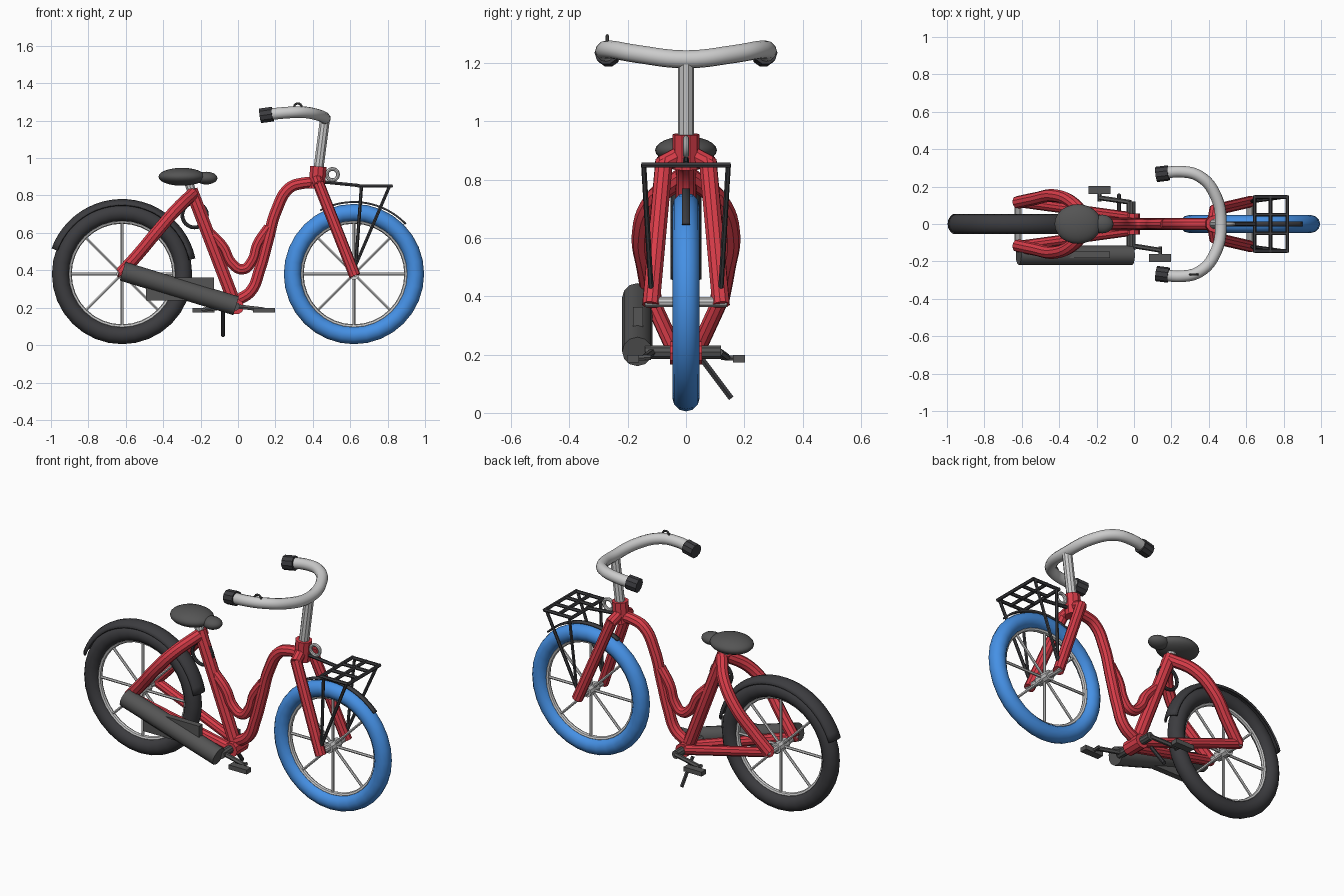
import bpy, bmesh
from math import sin, cos, radians, pi
from mathutils import Vector

if "Cube" in bpy.data.objects:
    bpy.data.objects.remove(bpy.data.objects["Cube"])


def material(name, rgb):
    m = bpy.data.materials.new(name)
    m.diffuse_color = (*rgb, 1)
    m.use_nodes = True
    m.node_tree.nodes["Principled BSDF"].inputs["Base Color"].default_value = m.diffuse_color
    return m


RED = material("red_paint", (0.68, 0.045, 0.065))
BLUE = material("blue_rubber", (0.06, 0.28, 0.78))
DARK = material("dark_rubber", (0.045, 0.045, 0.05))
GREY = material("dark_metal", (0.09, 0.09, 0.09))
STEEL = material("light_metal", (0.58, 0.58, 0.6))


def tube(name, pts, r, mat, res=3):
    """Round tube passing smoothly through the points, as a mesh."""
    cu = bpy.data.curves.new(name, 'CURVE')
    cu.dimensions = '3D'
    cu.bevel_depth = r
    cu.bevel_resolution = res
    cu.use_fill_caps = True
    cu.resolution_u = 6 if len(pts) > 2 else 1
    s = cu.splines.new('BEZIER')
    s.bezier_points.add(len(pts) - 1)
    for b, p in zip(s.bezier_points, pts):
        b.co = p
        b.handle_left_type = b.handle_right_type = 'AUTO'
    tmp = bpy.data.objects.new(name + "_curve", cu)
    bpy.context.collection.objects.link(tmp)
    bpy.context.view_layer.update()
    me = bpy.data.meshes.new_from_object(tmp.evaluated_get(bpy.context.evaluated_depsgraph_get()))
    bpy.data.objects.remove(tmp)
    ob = bpy.data.objects.new(name, me)
    bpy.context.collection.objects.link(ob)
    me.materials.clear()
    me.materials.append(mat)
    return ob


def pair(name, pts, r, mat, res=3):
    """The same tube on both sides of the bike."""
    for side, k in (("right", -1), ("left", 1)):
        tube(f"{name}_{side}", [(x, k * y, z) for x, y, z in pts], r, mat, res)


def finish(name, mat):
    ob = bpy.context.object
    ob.name = name
    ob.data.materials.append(mat)
    return ob


def ring(name, loc, R, r, mat, n=32, m=12):
    bpy.ops.mesh.primitive_torus_add(location=loc, rotation=(pi / 2, 0, 0), major_radius=R,
                                     minor_radius=r, major_segments=n, minor_segments=m)
    return finish(name, mat)


def ball(name, loc, size, mat):
    bpy.ops.mesh.primitive_uv_sphere_add(segments=24, ring_count=12, location=loc)
    bpy.context.object.scale = size
    return finish(name, mat)


def box(name, loc, size, mat):
    bpy.ops.mesh.primitive_cube_add(size=1, location=loc)
    bpy.context.object.scale = size
    return finish(name, mat)


def fender(name, cx, a0, a1, section, mat):
    """Sweep an (offset y, radius) section around the wheel centre."""
    bm = bmesh.new()
    n, rows = 24, []
    for i in range(n + 1):
        a = radians(a0 + (a1 - a0) * i / n)
        rows.append([bm.verts.new((cx + r * cos(a), y, 0.38 + r * sin(a))) for y, r in section])
    for p, q in zip(rows, rows[1:]):
        for j in range(len(section) - 1):
            bm.faces.new((p[j], q[j], q[j + 1], p[j + 1]))
    bmesh.ops.recalc_face_normals(bm, faces=bm.faces)
    me = bpy.data.meshes.new(name)
    bm.to_mesh(me)
    bm.free()
    me.materials.append(mat)
    ob = bpy.data.objects.new(name, me)
    bpy.context.collection.objects.link(ob)
    mod = ob.modifiers.new("thickness", 'SOLIDIFY')
    mod.thickness = 0.01
    mod.offset = 0


# Wheels: tyre, rim, hub and spokes
for name, cx, mat in (("rear", -0.62, DARK), ("front", 0.62, BLUE)):
    ring(name + "_tyre", (cx, 0, 0.38), 0.328, 0.047, mat)
    ring(name + "_rim", (cx, 0, 0.38), 0.283, 0.014, STEEL, 32, 8)
    tube(name + "_hub", [(cx, -0.045, 0.38), (cx, 0.045, 0.38)], 0.03, STEEL)
    tube(name + "_axle", [(cx, -0.14, 0.38), (cx, 0.14, 0.38)], 0.018, STEEL)
    for i in range(8):
        c, s = cos(i * pi / 4), sin(i * pi / 4)
        tube(f"{name}_spoke_{i}", [(cx, 0, 0.38), (cx + 0.285 * c, 0, 0.38 + 0.285 * s)],
             0.008, STEEL, 1)

# Fenders
arc = [(0.056 * sin(radians(t)), 0.34 + 0.056 * cos(radians(t))) for t in range(-60, 61, 20)]
fender("rear_fender", -0.62, 12, 160, arc, DARK)
fender("front_fender", 0.62, 44, 118, [(-0.013, 0.385), (0.013, 0.385)], DARK)

# Frame
tube("head_tube", [(0.42, 0, 0.835), (0.43, 0, 0.955)], 0.046, RED)
tube("main_tube", [(0.41, 0, 0.868), (0.35, 0, 0.866), (0.275, 0, 0.84), (0.205, 0, 0.72),
                   (0.16, 0, 0.56), (0.115, 0, 0.4), (0.07, 0, 0.29), (-0.01, 0, 0.235)], 0.032, RED)
tube("brace_tube", [(-0.15, 0, 0.6), (-0.08, 0, 0.525), (-0.035, 0, 0.44), (0.025, 0, 0.405),
                    (0.075, 0, 0.45), (0.105, 0, 0.54), (0.165, 0, 0.63)], 0.029, RED)
tube("seat_tube", [(-0.25, 0, 0.83), (-0.005, 0, 0.19)], 0.036, RED)
tube("bottom_bracket", [(-0.01, -0.055, 0.205), (-0.01, 0.055, 0.205)], 0.042, RED)
pair("seat_stay", [(-0.24, 0.01, 0.81), (-0.33, 0.115, 0.725), (-0.43, 0.152, 0.61),
                   (-0.53, 0.135, 0.49), (-0.625, 0.115, 0.385)], 0.034, RED)
pair("chain_stay", [(-0.01, 0.035, 0.205), (-0.635, 0.12, 0.39)], 0.028, RED)

# Fork
pair("fork_crown", [(0.42, 0.0, 0.895), (0.435, 0.085, 0.85)], 0.031, RED)
pair("fork_leg", [(0.43, 0.075, 0.865), (0.625, 0.12, 0.37)], 0.031, RED)

# Stem, handlebar, grips and bell
tube("stem", [(0.43, 0, 0.94), (0.465, 0, 1.21)], 0.028, STEEL)
half = [(0.14, 0.268, 1.23), (0.25, 0.28, 1.242), (0.35, 0.255, 1.245), (0.43, 0.165, 1.23)]
tube("handlebar", half + [(0.465, 0, 1.212)] + [(x, -y, z) for x, y, z in half[::-1]],
     0.031, STEEL, 4)
pair("grip", [(0.12, 0.265, 1.226), (0.185, 0.273, 1.235)], 0.041, DARK)
ring("bell", (0.32, -0.27, 1.272), 0.02, 0.006, GREY, 16, 8)

# Headlamp ring
ring("headlamp", (0.505, 0, 0.912), 0.03, 0.01, STEEL, 20, 8)

# Front rack
for y in (-0.145, -0.05, 0.05, 0.145):
    tube("rack_rail", [(0.645, y, 0.85), (0.82, y, 0.85)], 0.01, DARK, 1)
for x in (0.645, 0.73, 0.82):
    tube("rack_crossbar", [(x, -0.152, 0.85), (x, 0.152, 0.85)], 0.01, DARK, 1)
pair("rack_rear_leg", [(0.66, 0.145, 0.85), (0.63, 0.12, 0.43)], 0.009, DARK, 1)
pair("rack_front_leg", [(0.81, 0.145, 0.85), (0.63, 0.12, 0.43)], 0.009, DARK, 1)
tube("rack_arm", [(0.43, 0, 0.875), (0.65, 0, 0.853)], 0.01, DARK, 1)

# Seat and lock ring
tube("seat_post", [(-0.24, 0, 0.8), (-0.27, 0, 0.89)], 0.025, STEEL)
ball("seat", (-0.3, 0, 0.9), (0.125, 0.106, 0.048), GREY)
ball("seat_nose", (-0.17, 0, 0.893), (0.06, 0.05, 0.034), GREY)
ring("lock_ring", (-0.232, 0, 0.695), 0.066, 0.01, DARK, 24, 8)

# Chain case on the right side
tube("chain_case", [(-0.617, -0.167, 0.395), (-0.01, -0.167, 0.21)], 0.052, GREY, 4)
box("chain_case_plate", (-0.31, -0.165, 0.3), (0.365, 0.035, 0.125), GREY)

# Cranks and pedals
tube("crank_axle", [(-0.015, -0.14, 0.208), (-0.015, 0.12, 0.208)], 0.024, GREY)
for side, k, px in (("right", -1, 0.14), ("left", 1, -0.185)):
    tube("crank_" + side, [(-0.015, k * 0.115, 0.208), (px, k * 0.14, 0.19)], 0.013, GREY, 1)
    tube("pedal_axle_" + side, [(px, k * 0.12, 0.19), (px, k * 0.17, 0.188)], 0.01, GREY, 1)
    box("pedal_" + side, (px, k * 0.182, 0.186), (0.118, 0.042, 0.026), GREY)

# Kickstand
tube("kickstand", [(-0.08, 0.05, 0.19), (-0.08, 0.155, 0.05)], 0.011, DARK, 1)

# Shading
bpy.ops.object.select_all(action='SELECT')
bpy.context.view_layer.objects.active = bpy.data.objects["seat"]
bpy.ops.object.shade_smooth_by_angle(angle=radians(35))
